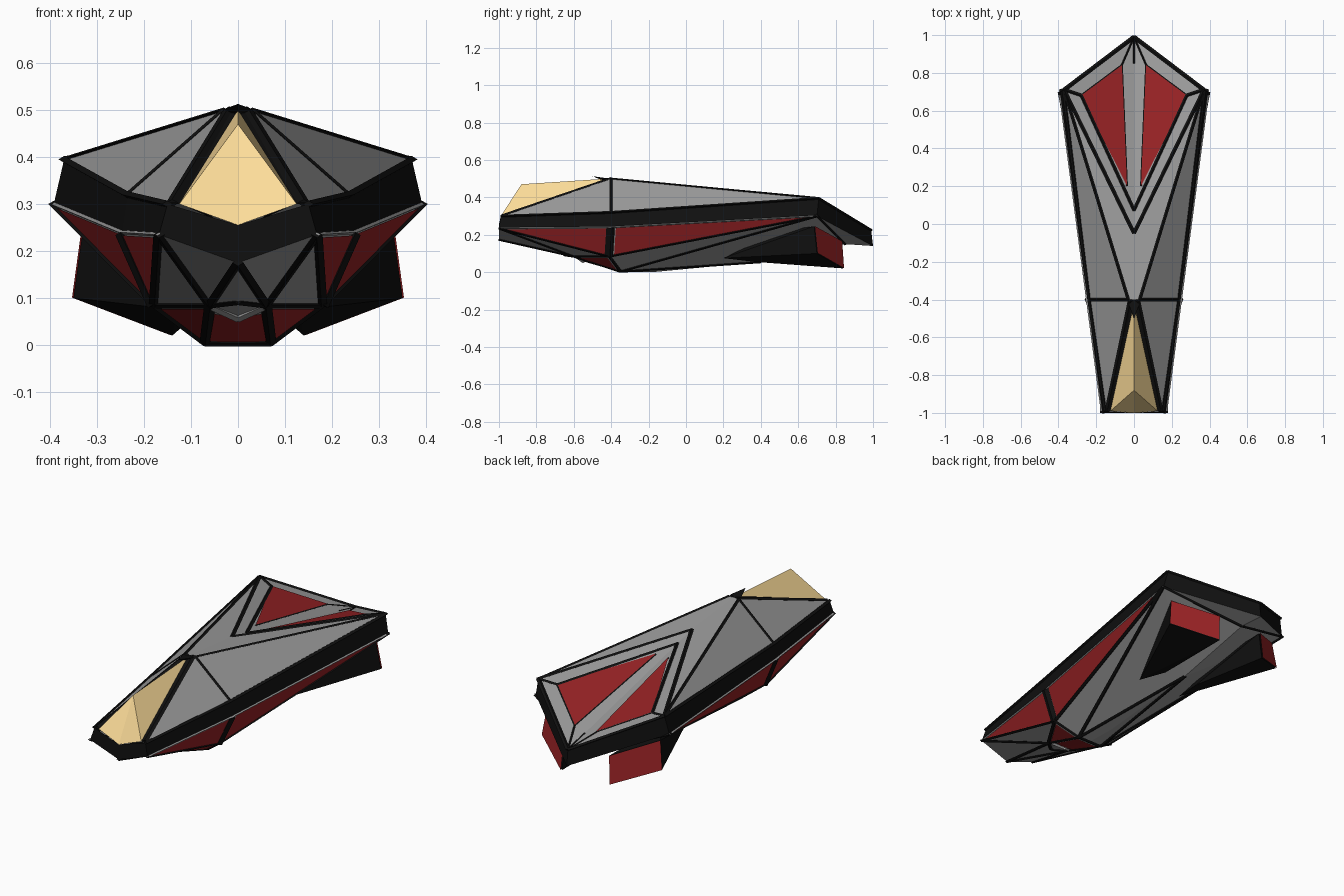
import bpy, bmesh
from mathutils import Vector as V

if "Cube" in bpy.data.objects:
    bpy.data.objects.remove(bpy.data.objects["Cube"])


def material(name, col):
    m = bpy.data.materials.new(name)
    m.diffuse_color = (*col, 1)
    m.use_nodes = True
    m.node_tree.nodes["Principled BSDF"].inputs["Base Color"].default_value = m.diffuse_color
    return m


GREY = material("hull_grey", (0.33, 0.33, 0.33))
BLACK = material("trim_black", (0.005, 0.005, 0.005))
RED = material("panel_red", (0.31, 0.016, 0.018))
GOLD = material("canopy_gold", (0.98, 0.72, 0.32))


def finish(name, bm, mat):
    me = bpy.data.meshes.new(name)
    bm.to_mesh(me)
    bm.free()
    me.materials.append(mat)
    ob = bpy.data.objects.new(name, me)
    bpy.context.collection.objects.link(ob)
    ob.modifiers.new("mirror", 'MIRROR')
    return ob


def shell(name, polys, mat, lift=0.0):
    """Facets of the right half, turned outward, optionally lifted off the hull."""
    bm = bmesh.new()
    for p in polys:
        p = [V(q) for q in p]
        f = bm.faces.new([bm.verts.new(q) for q in p])
        f.normal_update()
        c = f.calc_center_median()
        if f.normal.dot(c - V((0, c.y * 0.6, 0.25))) < 0:
            f.normal_flip()
        f.normal_update()
        for v in f.verts:
            v.co += f.normal * lift
    if lift == 0:
        bmesh.ops.remove_doubles(bm, verts=bm.verts, dist=1e-4)
    return finish(name, bm, mat)


def solid(name, pts, mat):
    bm = bmesh.new()
    bmesh.ops.convex_hull(bm, input=[bm.verts.new(p) for p in pts])
    bmesh.ops.recalc_face_normals(bm, faces=bm.faces)
    return finish(name, bm, mat)


def trims(name, paths, mat=BLACK, r=0.009):
    """Thin four-sided bars along seams."""
    bm = bmesh.new()
    for path in paths:
        for a, b in zip(path, path[1:]):
            a, b = V(a), V(b)
            d = (b - a).normalized()
            s = d.cross(V((0, 0, 1))).normalized() * r
            u = s.cross(d).normalized() * r * 0.6
            ra, rb = [[bm.verts.new(p + o) for o in (s, u, -s, -u)] for p in (a, b)]
            for i in range(4):
                j = (i + 1) % 4
                bm.faces.new((ra[i], ra[j], rb[j], rb[i]))
            bm.faces.new(ra)
            bm.faces.new(rb)
    bmesh.ops.recalc_face_normals(bm, faces=bm.faces)
    return finish(name, bm, mat)


def inset(poly, k):
    c = sum((V(p) for p in poly), V()) / len(poly)
    return [V(p).lerp(c, k) for p in poly]


def on_plane(tri, xy):
    a, b, c = map(V, tri)
    n = (b - a).cross(c - a)
    return [V((x, y, a.z - (n.x * (x - a.x) + n.y * (y - a.y)) / n.z)) for x, y in xy]


# Belt outline, top and bottom edge
TC, T0, T1, T2, T3 = (0, -1, .255), (.15, -.99, .30), (.235, -.4, .32), (.37, .71, .395), (0, .99, .225)
UC, U0, U1, U2, U3 = (0, -1, .175), (.168, -1, .235), (.247, -.4, .24), (.392, .70, .30), (0, 1, .14)
top, low = [TC, T0, T1, T2, T3], [UC, U0, U1, U2, U3]
shell("black_belt", [(top[i], top[i + 1], low[i + 1], low[i]) for i in range(4)], BLACK)

# Upper hull
A, AC, CH = (.03, -.4, .5), (0, -.4, .5), (0, -.05, .465)
shell("upper_hull", [(A, T0, T1), (A, T1, T2), (A, T2, CH, AC), (T2, T3, CH)], GREY)
rear = (T2, T3, CH)
deck = on_plane(rear, [(.28, .68), (.065, .84), (.038, .2), (0, .07), (0, .85)])
shell("rear_deck_panel", [deck[:3]], RED, 0.004)
trims("deck_trim", [[T2, CH], [T2, deck[0], deck[3]]], r=.011)
trims("deck_panel_trim", [deck[:3], [T3, deck[1]], [T3, deck[4]]], r=.006)
trims("ridge_trim", [[T2, A], [A, T1]], r=.009)
trims("belt_edge_trim", [[T0, T1, T2, T3]], r=.012)

# Canopy with its black frame
B, P, Q = (.125, -.99, .30), (0, -.88, .47), (0, -.42, .5)
shell("canopy", [(TC, B, P), (B, Q, P)], GOLD)
shell("canopy_frame", [(B, T0, A, Q)], BLACK)
trims("canopy_frame_rail", [[(.14, -.98, .302), (.018, -.4, .5)]], r=.014)
solid("canopy_tip", [(0, -.5, .513), (0, -.34, .49), (.03, -.42, .502), (0, -.42, .48)], BLACK)

# Lower hull
C1, K1, L1 = (0, -.65, .092), (.06, -.60, .085), (.178, -.41, .085)
F0, B0, F1 = (0, -.35, .004), (.07, -.35, .004), (0, -.18, 0)
B2, B3 = (0, .4, .055), (0, .85, .15)
shell("lower_hull", [(UC, U0, K1), (UC, K1, C1), (U0, L1, K1), (U0, U1, L1), (U1, U2, L1),
                     (K1, L1, B0), (K1, C1, F0, B0), (L1, U2, B0), (B0, U2, B2),
                     (B0, B2, F1, F0), (U2, B2, B3), (U2, B3, U3)], GREY)
shell("side_panels", [inset((U0, U1, L1), .1), inset((U1, U2, L1), .07)], RED, 0.004)
shell("belly_panels", [inset((K1, L1, B0), .2),
                       [(0, -.55, .062), (.05, -.55, .07), (.06, -.37, .011), (0, -.37, .01)]], RED, 0.004)
trims("lower_trim", [[U0, L1, U2], [UC, K1, U0], [K1, L1, B0, K1], [C1, K1],
                     [B0, U2], [B0, B2], [U2, B3], [F0, B0]], r=.012)
trims("side_divider", [[U1, L1]], r=.026)
trims("belt_lip", [[U0, U1, U2]], GREY, r=.007)
trims("belly_chevron", [[(0, -.55, .055), (.055, -.585, .08)]], GREY, r=.012)

# Angled engine pods with glowing rear plates
R = [(.33, .685, .245), (.13, .83, .165), (.14, .84, .02), (.35, .70, .10)]
solid("engine_pod", R + [(.13, .2, .075), (.10, .37, .055), (.2, .5, .22)], BLACK)
shell("engine_plate", [R], RED, 0.006)
